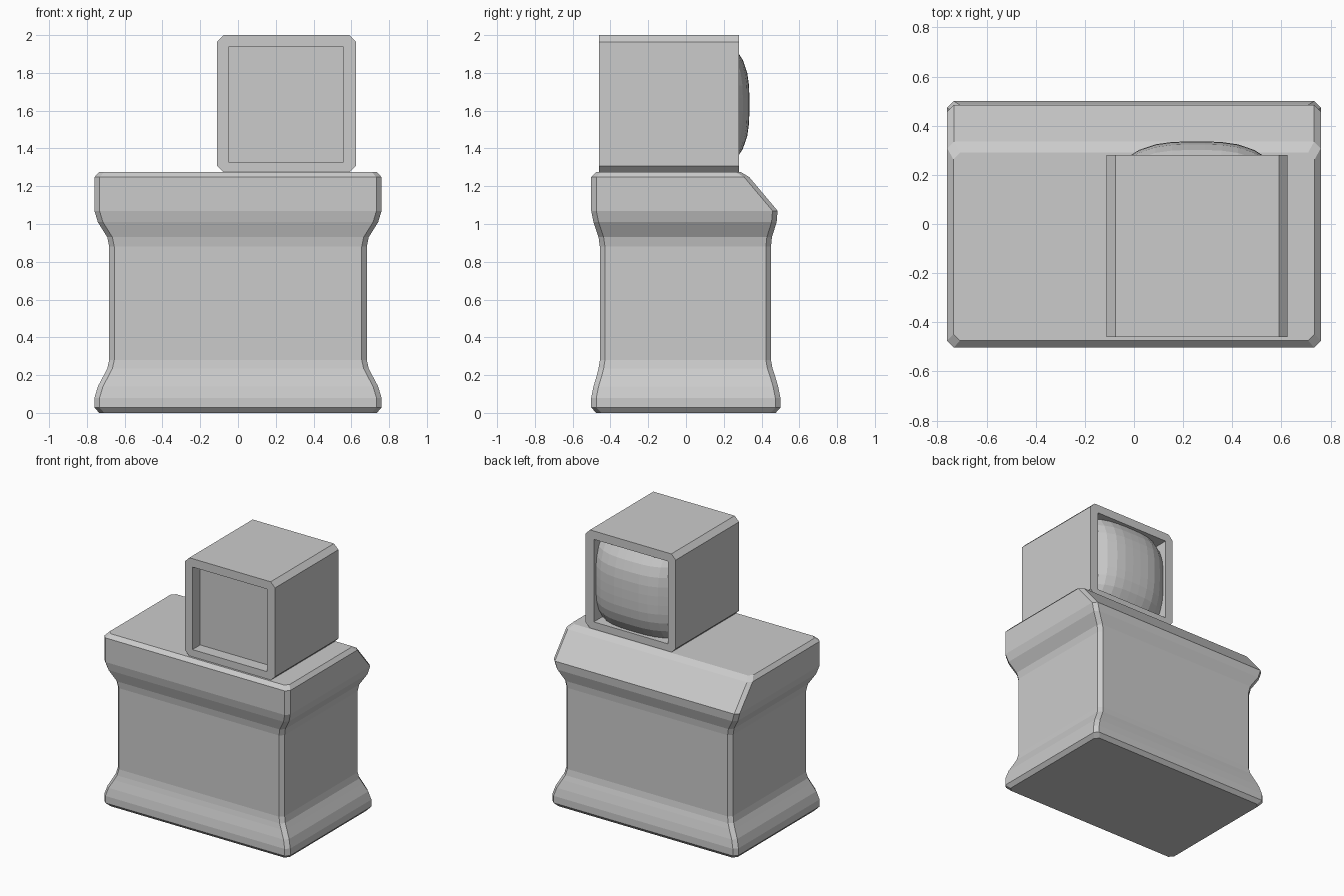
import bpy, bmesh

if "Cube" in bpy.data.objects:
    bpy.data.objects.remove(bpy.data.objects["Cube"])


def octagon(x0, x1, y0, y1, c):
    """Rectangle with its corners chamfered by c (c = 0 gives a plain rectangle)."""
    return [(x0 + c, y0), (x1 - c, y0), (x1, y0 + c), (x1, y1 - c),
            (x1 - c, y1), (x0 + c, y1), (x0, y1 - c), (x0, y0 + c)]


def finish(name, bm):
    bmesh.ops.recalc_face_normals(bm, faces=bm.faces[:])
    mesh = bpy.data.meshes.new(name)
    bm.to_mesh(mesh)
    bm.free()
    obj = bpy.data.objects.new(name, mesh)
    bpy.context.collection.objects.link(obj)
    return obj


def loft(name, rings):
    """Skin a stack of equal-length rings and cap both ends."""
    bm = bmesh.new()
    loops = [[bm.verts.new(p) for p in ring] for ring in rings]
    n = len(loops[0])
    for a, b in zip(loops, loops[1:]):
        for i in range(n):
            j = (i + 1) % n
            bm.faces.new((a[i], a[j], b[j], b[i]))
    bm.faces.new(loops[0])
    bm.faces.new(loops[-1])
    bmesh.ops.remove_doubles(bm, verts=bm.verts[:], dist=1e-5)
    return finish(name, bm)


# Counter: z, half width, front y, back y
profile = [
    (0.00, 0.735, -0.475, 0.475),
    (0.028, 0.76, -0.502, 0.50),
    (0.08, 0.76, -0.502, 0.50),
    (0.14, 0.742, -0.49, 0.488),
    (0.20, 0.71, -0.472, 0.47),
    (0.235, 0.692, -0.463, 0.458),
    (0.28, 0.682, -0.456, 0.45),
    (0.88, 0.682, -0.456, 0.45),
    (0.93, 0.692, -0.463, 0.455),
    (1.01, 0.742, -0.49, 0.48),
    (1.07, 0.76, -0.502, 0.485),
    (1.248, 0.76, -0.502, 0.335),
    (1.275, 0.735, -0.475, 0.29),
]
loft("counter", [[(x, y, z) for x, y in octagon(-w, w, f, b, 0.027)]
                 for z, w, f, b in profile])

# Monitor case, recessed at the front and at the back
outer = octagon(-0.112, 0.625, 1.272, 2.0, 0.036)
opening = octagon(-0.05, 0.558, 1.328, 1.938, 0.0)
sections = [(opening, -0.37), (opening, -0.46), (outer, -0.46),
            (outer, 0.28), (opening, 0.28), (opening, 0.18)]
loft("monitor_case", [[(x, y, z) for x, z in sec] for sec, y in sections])

# Bulging screen set into the back opening
bm = bmesh.new()
bmesh.ops.create_grid(bm, x_segments=9, y_segments=9, size=1.0)
for v in bm.verts:
    u, w = v.co.x, v.co.y
    drop = 0.078 * (abs(u) ** 3.2 + abs(w) ** 3.2)
    v.co = (0.255 + 0.302 * u, 0.336 - drop, 1.633 + 0.302 * w)
screen = finish("screen", bm)
if screen.data.polygons[0].normal.y < 0:
    screen.data.flip_normals()
